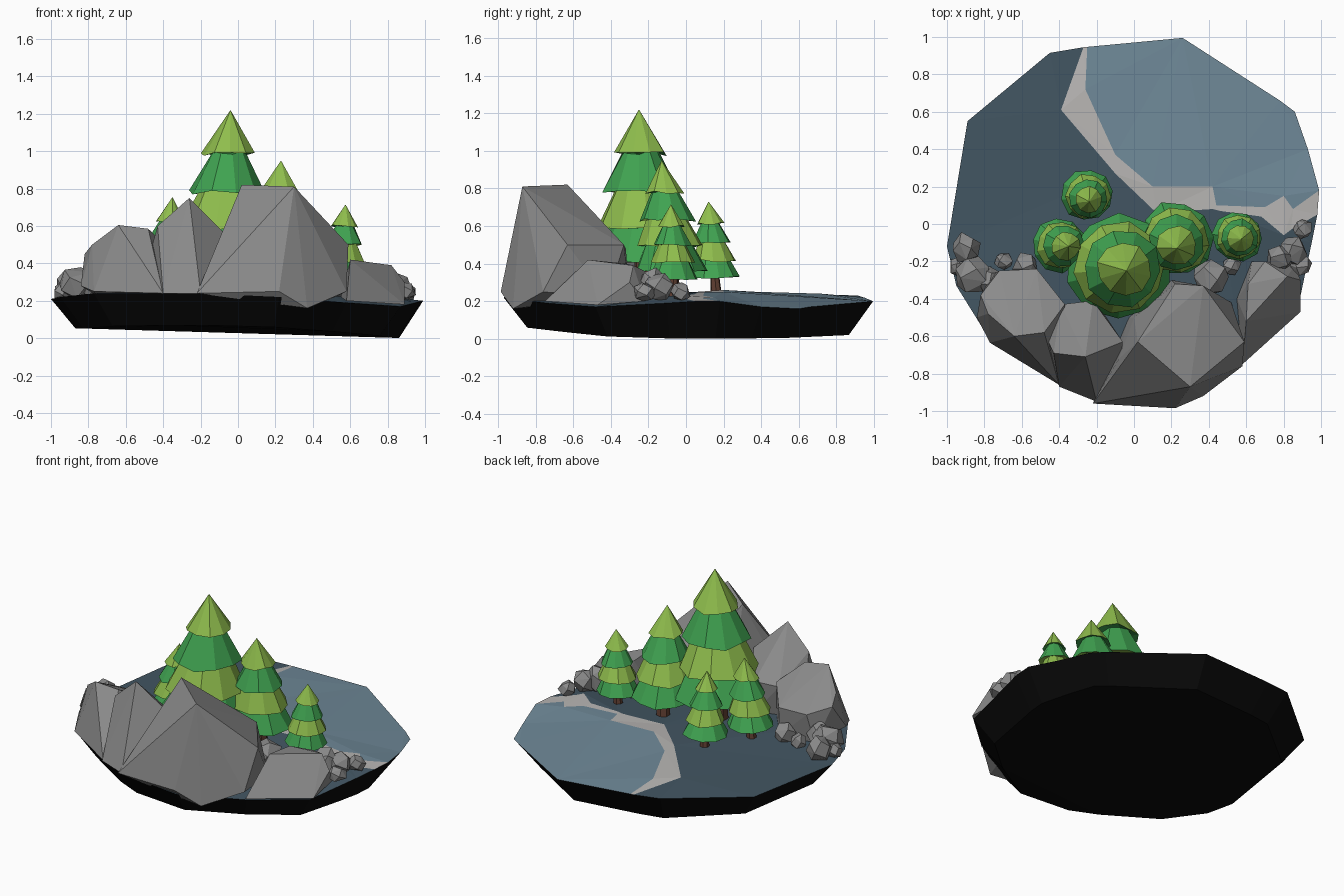
import bpy, bmesh, math, random
from mathutils import Vector

if "Cube" in bpy.data.objects:
    bpy.data.objects.remove(bpy.data.objects["Cube"])

random.seed(4)


def material(name, rgb):
    m = bpy.data.materials.new(name)
    m.diffuse_color = (*[(c / 255) ** 2.2 for c in rgb], 1)
    m.use_nodes = True
    m.node_tree.nodes["Principled BSDF"].inputs["Base Color"].default_value = m.diffuse_color
    return m


BLACK = material("underside_black", (18, 18, 18))
SLATE = material("slate_ground", (68, 86, 98))
WATER = material("water_blue", (110, 135, 150))
SAND = material("sand_grey", (182, 180, 178))
ROCK = material("rock_grey", (138, 138, 138))
LIME = material("leaf_lime", (142, 188, 78))
GREEN = material("leaf_green", (66, 162, 82))
BARK = material("bark_brown", (98, 66, 54))


def finish(bm, name, *mats):
    bmesh.ops.recalc_face_normals(bm, faces=bm.faces)
    me = bpy.data.meshes.new(name)
    bm.to_mesh(me)
    bm.free()
    for m in mats:
        me.materials.append(m)
    ob = bpy.data.objects.new(name, me)
    bpy.context.collection.objects.link(ob)
    return ob


def patch(name, loops, mat):
    """Flat-ish patches of land: each loop becomes one triangulated face."""
    bm = bmesh.new()
    for loop in loops:
        bm.faces.new([bm.verts.new(p) for p in loop])
    bmesh.ops.triangulate(bm, faces=bm.faces)
    for f in bm.faces:
        f.normal_update()
        if f.normal.z < 0:
            f.normal_flip()
    me = bpy.data.meshes.new(name)
    bm.to_mesh(me)
    bm.free()
    me.materials.append(mat)
    bpy.context.collection.objects.link(bpy.data.objects.new(name, me))


def hull(name, pts):
    bm = bmesh.new()
    for p in pts:
        bm.verts.new(p)
    res = bmesh.ops.convex_hull(bm, input=bm.verts)
    junk = {v for v in res["geom_interior"] + res["geom_unused"]
            if isinstance(v, bmesh.types.BMVert)}
    bmesh.ops.delete(bm, geom=list(junk), context='VERTS')
    return finish(bm, name, ROCK)


# rim of the island: back-right (around the water), then front and left (land)
water_rim = [(.26, .995, .2), (.78, .66, .17), (.86, .6, .16), (.93, .4, .17)]
land_rim = [(.95, -.1, .19), (.87, -.48, .17), (.58, -.74, .19), (.22, -.97, .22),
            (-.2, -.95, .24), (-.4, -.86, .24), (-.77, -.62, .24), (-.95, -.33, .22),
            (-1, -.12, .21), (-.89, .55, .22), (-.45, .915, .23)]
# shoreline: land side and water side
outer = [(-.27, .945, .22), (-.39, .61, .24), (-.1, .27, .25), (.12, .06, .25), (.42, .08, .25),
         (.46, .07, .25), (.68, .04, .235), (.8, -.06, .23), (.84, -.03, .22), (.98, .05, .2)]
inner = [(-.25, .947, .22), (-.26, .72, .24), (-.1, .37, .25), (.1, .2, .26), (.42, .2, .25),
         (.44, .1, .25), (.7, .09, .23), (.8, .15, .22), (.85, .08, .215), (.99, .18, .2)]

patch("land", [outer + land_rim], SLATE)
patch("lake", [inner[::-1] + water_rim], WATER)
patch("beach", [(outer[i], outer[i + 1], inner[i + 1], inner[i]) for i in range(9)], SAND)

# black underside: walls tapering in to a slightly tilted bottom
rim = [outer[0], inner[0]] + water_rim + [inner[-1], outer[-1]] + land_rim
bm = bmesh.new()
top = [bm.verts.new(p) for p in rim]
bot = [bm.verts.new((x * .87, y * .87, .027 - .03 * x * .87 + .07 * max(0, -y * .87 - .3)))
       for x, y, z in rim]
for i in range(len(rim)):
    j = (i + 1) % len(rim)
    bm.faces.new((top[i], top[j], bot[j], bot[i]))
bm.faces.new(bot)
bmesh.ops.triangulate(bm, faces=[f for f in bm.faces if len(f.verts) > 4])
finish(bm, "island_underside", BLACK)

# large rocks
hull("big_rock", [(.02, -.63, .82), (.3, -.87, .81), (.59, -.63, .5), (.37, -.33, .5),
                  (.22, -.32, .48), (0, -.5, .4), (-.08, -.72, .55), (-.22, -.96, .24),
                  (.22, -.985, .25), (.37, -.92, .16), (.58, -.76, .25), (.2, -.3, .22),
                  (.52, -.42, .22), (-.03, -.5, .22)])
hull("peaked_rock", [(-.26, -.71, .75), (-.43, -.69, .6), (-.06, -.63, .55), (-.22, -.41, .45),
                     (-.39, -.43, .45), (-.48, -.58, .42), (-.2, -.95, .24), (-.4, -.87, .24),
                     (-.08, -.8, .25), (-.2, -.42, .22), (-.47, -.5, .22)])
hull("broad_rock", [(-.64, -.6, .605), (-.48, -.58, .585), (-.37, -.43, .48), (-.52, -.24, .42),
                    (-.72, -.25, .42), (-.82, -.38, .45), (-.78, -.48, .5), (-.84, -.5, .28),
                    (-.77, -.635, .25), (-.4, -.86, .24), (-.52, -.25, .23), (-.76, -.28, .23),
                    (-.36, -.45, .23)])
hull("low_rock", [(.6, -.52, .42), (.61, -.32, .4), (.7, -.2, .35), (.82, -.28, .39),
                  (.89, -.3, .3), (.89, -.47, .18), (.58, -.75, .2), (.63, -.2, .22),
                  (.86, -.22, .2), (.55, -.4, .22)])

# small boulders: x, y, radius, top height
boulders = [(-.9, -.13, .08, .37), (-.86, -.27, .1, .38), (-.94, -.23, .05, .3),
            (-.7, -.2, .05, .31), (-.58, -.22, .07, .34), (-.78, -.3, .07, .37),
            (.41, -.29, .1, .37), (.78, -.18, .08, .38), (.85, -.14, .08, .35),
            (.9, -.03, .055, .3), (.89, -.22, .06, .3), (.52, -.22, .05, .3)]
for n, (x, y, r, zt) in enumerate(boulders):
    pts = []
    for k in range(14):
        u = 1 - 2 * (k + .5) / 14
        a = k * 2.4 + n
        s = math.sqrt(1 - u * u) * r * random.uniform(.9, 1.15)
        mid = (zt + .2) / 2
        pts.append((x + s * math.cos(a), y + s * math.sin(a), mid + u * (zt - mid) * 1.07))
    hull(f"boulder_{n + 1}", pts)

# pine foliage profile: (height, radius, tier) as fractions of tree height
TIERS = [(.755, .15, 0), (.765, .10, 1), (.545, .215, 1), (.56, .15, 2),
         (.345, .25, 2), (.365, .18, 3), (.16, .285, 3), (.2, .06, 3)]
SIDES = 10


def pine(n, base, apex, z0, z1):
    h = z1 - z0
    base, apex = Vector(base), Vector(apex)

    def at(t, r, a):
        c = base.lerp(apex, t)
        return (c.x + r * h * math.cos(a), c.y + r * h * math.sin(a), z0 + t * h)

    bm = bmesh.new()
    tip = bm.verts.new(at(1, 0, 0))
    prev = None
    for t, r, tier in TIERS:
        ring = []
        for k in range(SIDES):
            a = math.tau * (k + .3 * tier) / SIDES + n
            jt = random.uniform(-.013, .013)
            ring.append(bm.verts.new(at(t + jt, r * random.uniform(.95, 1.05), a)))
        for k in range(SIDES):
            j = (k + 1) % SIDES
            if prev:
                f = bm.faces.new((prev[k], prev[j], ring[j], ring[k]))
            else:
                f = bm.faces.new((tip, ring[k], ring[j]))
            f.material_index = tier % 2
        prev = ring
    bm.faces.new(prev).material_index = 1
    finish(bm, f"pine_foliage_{n}", LIME, GREEN)

    # trunk
    bm = bmesh.new()
    rings = [[bm.verts.new(at(t, r, math.tau * k / 7)) for k in range(7)]
             for t, r in ((-.03, .062), (.1, .055), (.3, .045))]
    for lo, hi in zip(rings, rings[1:]):
        for k in range(7):
            bm.faces.new((lo[k], lo[(k + 1) % 7], hi[(k + 1) % 7], hi[k]))
    bm.faces.new(rings[0])
    bm.faces.new(rings[-1])
    finish(bm, f"pine_trunk_{n}", BARK)


pine(1, (-.09, -.22), (-.04, -.25), .25, 1.22)
pine(2, (.22, -.07), (.23, -.13), .25, .95)
pine(3, (-.41, -.11), (-.35, -.12), .24, .755)
pine(4, (-.25, .16), (-.24, .12), .25, .73)
pine(5, (.55, -.065), (.575, -.08), .24, .715)
